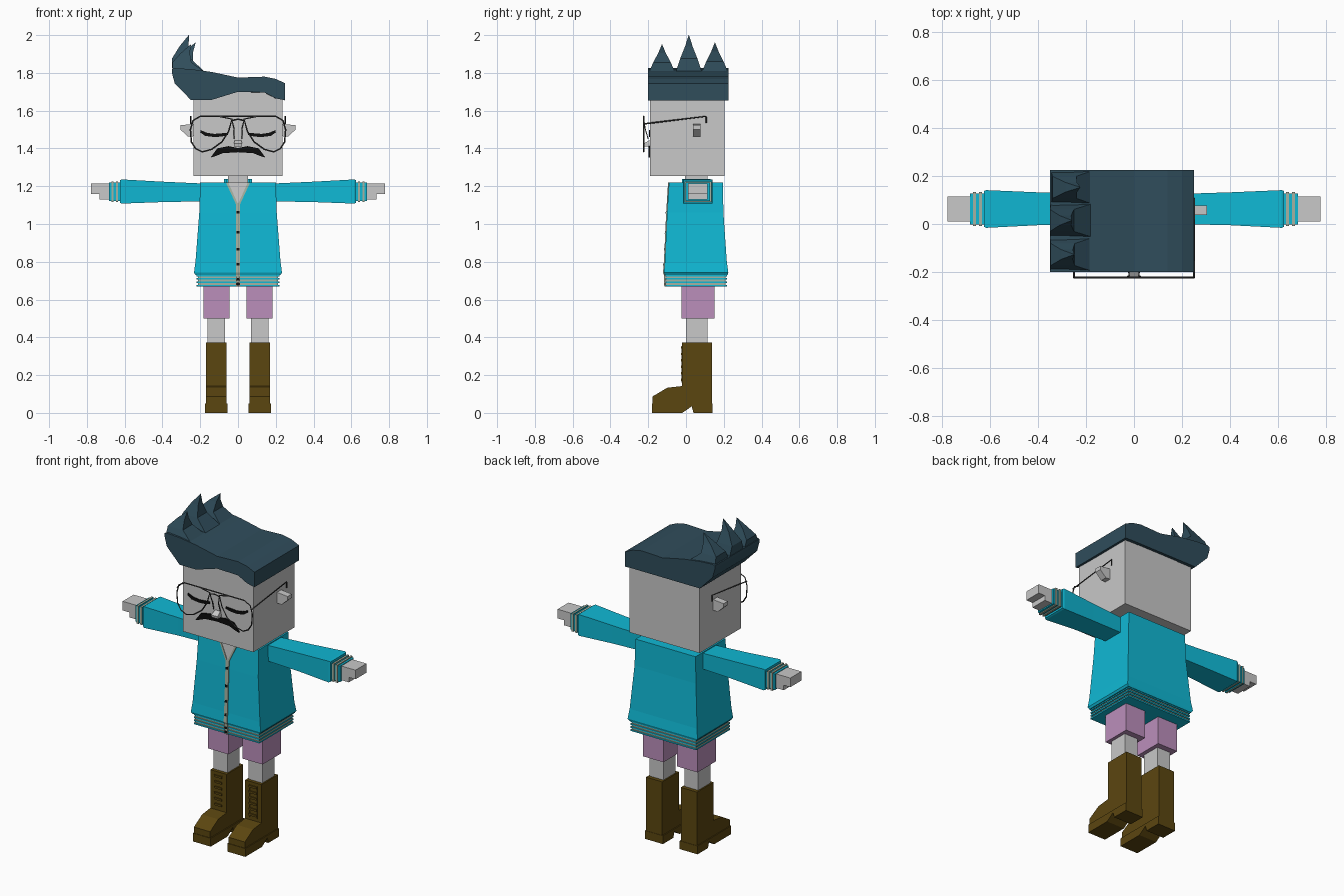
import bpy, bmesh

cube = bpy.data.objects.get("Cube")
if cube:
    bpy.data.objects.remove(cube, do_unlink=True)


def material(name, r, g, b):
    m = bpy.data.materials.new(name)
    m.use_nodes = True
    m.diffuse_color = (r, g, b, 1)
    m.node_tree.nodes["Principled BSDF"].inputs["Base Color"].default_value = (r, g, b, 1)
    return m


SKIN = material("pale grey skin", .58, .58, .58)
CYAN = material("cyan cloth", .005, .48, .66)
TRIM = material("sage trim", .38, .45, .36)
HAIR = material("slate hair", .029, .074, .105)
PINK = material("mauve cloth", .5, .275, .5)
BROWN = material("brown leather", .105, .061, .005)
BLACK = material("black", .004, .004, .004)
WIRE = material("dark wire", .05, .05, .05)


def loft(name, rings, *mats, pick=None):
    """Skin a list of matching rings; pick gives each segment's material."""
    bm = bmesh.new()
    loops = [[bm.verts.new(p) for p in ring] for ring in rings]
    n = len(rings[0])
    bm.faces.new(loops[0])
    bm.faces.new(loops[-1]).material_index = pick[-1] if pick else 0
    for k in range(len(loops) - 1):
        a, b = loops[k], loops[k + 1]
        for i in range(n):
            j = (i + 1) % n
            f = bm.faces.new((a[i], a[j], b[j], b[i]))
            f.material_index = pick[k] if pick else 0
    bmesh.ops.recalc_face_normals(bm, faces=bm.faces)
    me = bpy.data.meshes.new(name)
    bm.to_mesh(me)
    bm.free()
    for m in mats:
        me.materials.append(m)
    ob = bpy.data.objects.new(name, me)
    bpy.context.collection.objects.link(ob)
    return ob


def rect_z(z, x0, x1, y0, y1):
    return [(x0, y0, z), (x1, y0, z), (x1, y1, z), (x0, y1, z)]


def rect_x(x, y0, y1, z0, z1):
    return [(x, y0, z0), (x, y1, z0), (x, y1, z1), (x, y0, z1)]


def box(name, x, y, z, mat):
    return loft(name, [rect_z(h, *x, *y) for h in z], mat)


def prism_y(name, outline, y0, y1, mat):
    return loft(name, [[(x, y, z) for x, z in outline] for y in (y0, y1)], mat)


def prism_x(name, outline, x0, x1, mat):
    return loft(name, [[(x, y, z) for y, z in outline] for x in (x0, x1)], mat)


def wire(name, points, cyclic=False, radius=.004):
    cu = bpy.data.curves.new(name, "CURVE")
    cu.dimensions = "3D"
    cu.bevel_depth = radius
    cu.bevel_resolution = 0
    cu.use_fill_caps = True
    sp = cu.splines.new("POLY")
    sp.points.add(len(points) - 1)
    for p, co in zip(sp.points, points):
        p.co = (*co, 1)
    sp.use_cyclic_u = cyclic
    cu.materials.append(WIRE)
    ob = bpy.data.objects.new(name, cu)
    bpy.context.collection.objects.link(ob)
    bpy.ops.object.select_all(action="DESELECT")
    ob.select_set(True)
    bpy.context.view_layer.objects.active = ob
    bpy.ops.object.convert(target="MESH")


# Head, neck and nose
box("head", (-.235, .235), (-.19, .205), (1.255, 1.7), SKIN)
box("neck", (-.053, .053), (-.005, .115), (1.2, 1.26), SKIN)
loft("nose", [rect_z(1.41, -.022, .022, -.222, -.18), rect_z(1.425, -.022, .022, -.225, -.18),
              rect_z(1.443, -.018, .018, -.195, -.18)], SKIN)

# Swept hair: sections across x as (x, front hem, back hem, top)
sections = [(-.35, 1.80, 1.80, 1.82), (-.335, 1.745, 1.745, 1.825), (-.25, 1.657, 1.657, 1.82),
            (-.14, 1.657, 1.657, 1.805), (0, 1.70, 1.657, 1.775), (.14, 1.697, 1.657, 1.78),
            (.2, 1.665, 1.657, 1.768), (.25, 1.655, 1.655, 1.745)]
loft("hair", [[(x, -.2, f), (x, -.2, t), (x, .225, t), (x, .225, b)] for x, f, b, t in sections], HAIR)

# Curled hair spikes: (centre y, tip x, tip z)
for name, cy, tx, tz in (("front", -.127, -.25, 1.95), ("middle", .015, -.26, 2.0), ("back", .153, -.225, 1.96)):
    rise = (tz - 1.8) / .2
    shift = tx + .26
    rings = []
    for x0, x1, half, h, lean in ((-.347, -.17, .071, 0, 0), (-.35, -.25, .046, .075, .3),
                                  (-.31, -.262, .02, .14, .7), (-.261, -.259, .001, .2, 1)):
        rings.append(rect_z(1.8 + h * rise, x0 + shift * lean, x1 + shift * lean, cy - half, cy + half))
    loft(name + "_hair_spike", rings, HAIR)

# Moustache
half = [(0, 1.402), (.05, 1.412), (.11, 1.4), (.145, 1.352), (.125, 1.357), (.08, 1.375), (0, 1.38)]
prism_y("moustache", half + [(-x, z) for x, z in half[-2:0:-1]], -.199, -.189, BLACK)

# Jacket body: levels as (z, half width, front y, back y)
LEVELS = [(1.22, .2, -.09, .195), (1.06, .205, -.1, .198), (.8, .225, -.112, .216),
          (.742, .233, -.117, .224), (.73, .225, -.112, .22)]
loft("jacket", [rect_z(z, -w, w, f, b) for z, w, f, b in LEVELS], CYAN)

# Striped hem, alternating cyan and trim bands
hem, pick = [], []
for k in range(7):
    z, grow = .732 - k * .009, 0 if k % 2 else .006
    hem += [rect_z(h, -.213 - grow, .213 + grow, -.103 - grow, .21 + grow) for h in (z, z - .009)]
    pick += [k % 2, k % 2]
loft("jacket_hem", hem, CYAN, TRIM, pick=pick[:-1])


def front(z):
    for (za, _, fa, _), (zb, _, fb, _) in zip(LEVELS, LEVELS[1:]):
        if z >= zb:
            return fa + (fb - fa) * (za - z) / (za - zb)
    return -.109


def plate(name, rows, proud, mat):
    """Thin plate on the jacket front; rows are (z, x0, x1)."""
    loft(name, [[(x0, front(z) - proud, z), (x1, front(z) - proud, z),
                 (x1, front(z) + .002, z), (x0, front(z) + .002, z)] for z, x0, x1 in rows], mat)


# Open neckline, front band and buttons
plate("neckline_skin", [(1.22, -.055, .055), (1.11, -.003, .003)], .002, SKIN)
plate("front_band", [(z, -.011, .011) for z in (1.11, 1.06, .8, .742, .73, .668)], .005, TRIM)
for k, z in enumerate((1.063, .957, .867, .787, .708, .682)):
    plate(f"button_{k + 1}", [(z + .007, -.007, .007), (z - .007, -.007, .007)], .0075, BLACK)
box("collar_back", (-.07, .07), (.115, .13), (1.21, 1.238), CYAN)

SOLE = [(-.18, 0), (-.18, .05), (.14, .05), (.14, 0), (.04, 0), (.03, .035), (.01, .02), (-.02, 0)]
BOOT = [(-.177, .05), (-.177, .087), (-.1, .133), (-.02, .142), (-.02, .373), (.138, .373), (.138, .05)]
LENS = [(.032, 1.555), (.1, 1.57), (.2, 1.57), (.238, 1.548), (.252, 1.5), (.247, 1.435),
        (.225, 1.4), (.19, 1.382), (.14, 1.395), (.085, 1.435), (.05, 1.49)]
EYE = [(.052, 1.472), (.055, 1.483), (.125, 1.477), (.165, 1.483), (.198, 1.497), (.2, 1.485),
       (.175, 1.467), (.125, 1.46), (.085, 1.463)]

for side, s in (("left", 1), ("right", -1)):
    # Ear, closed eye and spectacles
    prism_y(side + "_ear", [(s * .23, 1.465), (s * .265, 1.463), (s * .305, 1.5), (s * .305, 1.523),
                            (s * .23, 1.53)], .037, .077, SKIN)
    prism_y(side + "_eye", [(s * x, z) for x, z in EYE], -.196, -.188, BLACK)
    wire(side + "_lens_rim", [(s * x, -.223, z) for x, z in LENS], True)
    wire(side + "_temple", [(s * .25, -.223, 1.53), (s * .25, .107, 1.57), (s * .25, .107, 1.535)])
    wire(side + "_nose_pad", [(s * .032, -.223, 1.55), (s * .02, -.215, 1.5), (s * .022, -.2, 1.45)], radius=.003)

    # Neckline edging and collar
    plate(side + "_neck_edge", [(1.22, s * .052, s * .064), (1.105, 0, s * .011)], .005, TRIM)
    box(side + "_collar", sorted((s * .058, s * .075)), (-.02, .13), (1.21, 1.238), CYAN)

    # Sleeve, striped cuff and hand
    loft(side + "_sleeve", [rect_x(s * .18, 0, .125, 1.12, 1.214), rect_x(s * .4, -.005, .132, 1.116, 1.224),
                            rect_x(s * .615, -.016, .141, 1.108, 1.236), rect_x(s * .625, -.012, .138, 1.112, 1.232)],
         CYAN)
    cuff, pick = [], []
    for k in range(5):
        x, g = .622 + k * .0122, 0 if k % 2 == 0 else .006
        cuff += [rect_x(s * h, -.003 - g, .128 + g, 1.123 - g, 1.219 + g) for h in (x, x + .0122)]
        pick += [k % 2, k % 2]
    loft(side + "_cuff", cuff, CYAN, TRIM, pick=pick[:-1])
    box(side + "_hand", sorted((s * .67, s * .777)), (.01, .115), (1.16, 1.215), SKIN)
    box(side + "_thumb", sorted((s * .67, s * .733)), (.01, .115), (1.13, 1.161), SKIN)

    # Shorts and leg
    box(side + "_shorts_leg", sorted((s * .046, s * .182)), (-.025, .15), (.5, .7), PINK)
    box(side + "_leg", sorted((s * .07, s * .162)), (0, .115), (.36, .51), SKIN)

    # Laced boot
    prism_x(side + "_boot", BOOT, s * .062, s * .17, BROWN)
    prism_x(side + "_boot_sole", SOLE, s * .056, s * .175, BROWN)
    for k in range(6):
        z = .17 + k * .034
        box(f"{side}_lace_{k + 1}", sorted((s * .09, s * .142)), (-.027, -.015), (z, z + .012), BROWN)
    for k, x in enumerate((.088, .138)):
        box(f"{side}_lace_edge_{k + 1}", sorted((s * x, s * (x + .006))), (-.024, -.015), (.16, .355), BROWN)

# Spectacle bridges
wire("top_bridge", [(-.1, -.223, 1.57), (.1, -.223, 1.57)])
wire("lower_bridge", [(-.032, -.223, 1.548), (0, -.223, 1.555), (.032, -.223, 1.548)])
